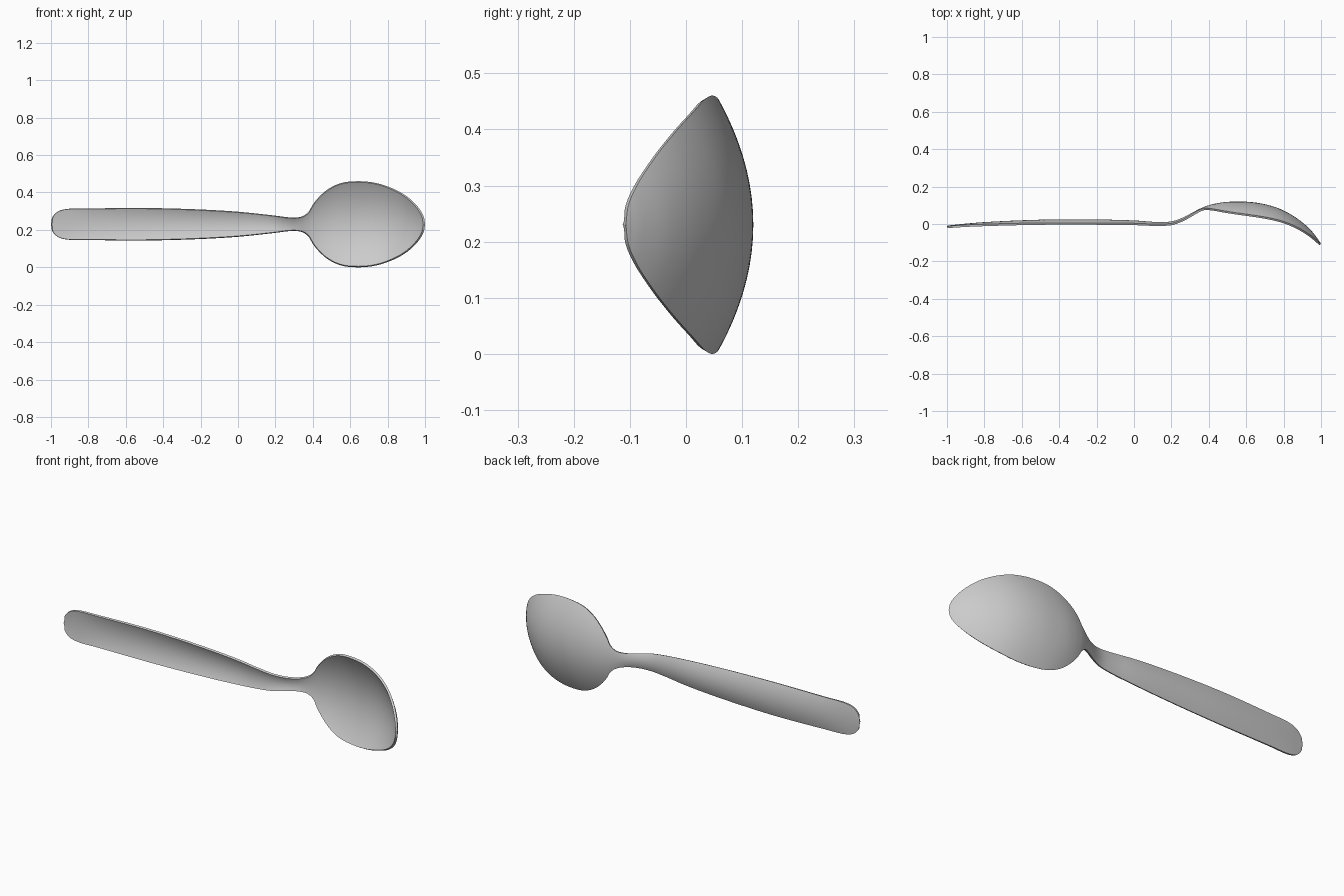
import bpy, math

if "Cube" in bpy.data.objects:
    bpy.data.objects.remove(bpy.data.objects["Cube"])

CZ = 0.232   # height of the spoon's long axis
# stations along the spoon: x, half width, back y of the edge, back y of the centre line
STATIONS = [
    (-1.0, 0.001, -0.010, -0.010), (-0.992, 0.038, -0.010, -0.008), (-0.965, 0.067, -0.009, -0.005),
    (-0.92, 0.081, -0.006, 0.000), (-0.80, 0.084, -0.001, 0.010), (-0.5, 0.087, 0.006, 0.023),
    (-0.2, 0.079, 0.006, 0.024), (0.0, 0.067, 0.004, 0.019), (0.12, 0.055, 0.000, 0.011),
    (0.2, 0.046, 0.004, 0.014), (0.26, 0.038, 0.025, 0.034), (0.31, 0.036, 0.053, 0.060),
    (0.35, 0.045, 0.076, 0.081), (0.378, 0.068, 0.085, 0.093), (0.40, 0.105, 0.084, 0.100),
    (0.435, 0.148, 0.079, 0.109), (0.485, 0.190, 0.070, 0.117), (0.55, 0.220, 0.060, 0.120),
    (0.63, 0.230, 0.049, 0.117), (0.72, 0.224, 0.034, 0.101), (0.80, 0.202, 0.014, 0.072),
    (0.88, 0.164, -0.020, 0.024), (0.94, 0.117, -0.057, -0.027), (0.98, 0.067, -0.089, -0.076),
    (0.995, 0.033, -0.103, -0.099), (1.0, 0.001, -0.107, -0.107)]


def smooth(points, steps):
    """Centripetal Catmull-Rom through tuples."""
    mirror = lambda a, b: tuple(2 * u - v for u, v in zip(a, b))
    pts = [mirror(points[0], points[1])] + points + [mirror(points[-1], points[-2])]
    mix = lambda a, b, ta, tb, t: tuple(u * (tb - t) / (tb - ta) + v * (t - ta) / (tb - ta)
                                        for u, v in zip(a, b))
    out = []
    for k in range(len(points) - 1):
        p = pts[k:k + 4]
        t = [0.0]
        for a, b in zip(p, p[1:]):
            t.append(t[-1] + math.sqrt(math.dist(a, b)))
        for s in range(steps):
            u = t[1] + (t[2] - t[1]) * s / steps
            a = [mix(p[i], p[i + 1], t[i], t[i + 1], u) for i in range(3)]
            b = [mix(a[i], a[i + 1], t[i], t[i + 2], u) for i in range(2)]
            out.append(mix(b[0], b[1], t[1], t[2], u))
    return out + [points[-1]]


# back skin: dished cross-sections lofted from handle end to bowl tip
N = 28
verts, faces = [], []
rows = smooth(STATIONS, 5)
for x, w, edge, mid in rows:
    for j in range(N + 1):
        s = -math.cos(math.pi * j / N)
        verts.append((x, edge + (mid - edge) * (1 - s * s), CZ + w * s))
for i in range(len(rows) - 1):
    for j in range(N):
        a = i * (N + 1) + j
        faces.append((a, a + 1, a + N + 2, a + N + 1))

mesh = bpy.data.meshes.new("spoon")
mesh.from_pydata(verts, [], faces)
spoon = bpy.data.objects.new("spoon", mesh)
bpy.context.collection.objects.link(spoon)

# sheet thickness towards the front
bpy.context.view_layer.objects.active = spoon
spoon.select_set(True)
solid = spoon.modifiers.new("thickness", 'SOLIDIFY')
solid.thickness = 0.011
solid.offset = -1
bpy.ops.object.modifier_apply(modifier=solid.name)
bpy.ops.object.shade_smooth_by_angle(angle=math.radians(40))

# stand on the ground
low = min(v.co.z for v in spoon.data.vertices)
for v in spoon.data.vertices:
    v.co.z -= low
